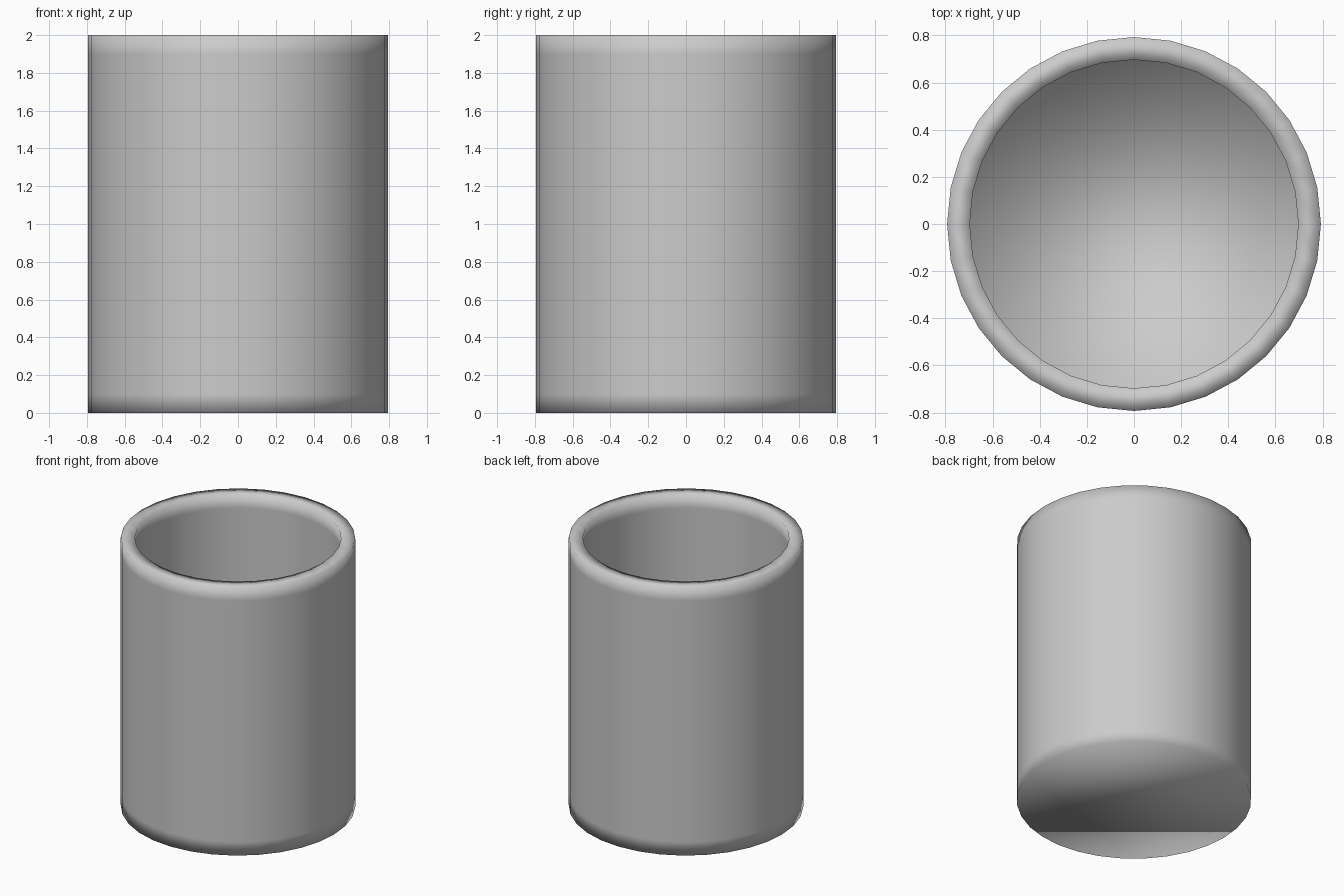
import bpy
import bmesh
import math

if "Cube" in bpy.data.objects:
    bpy.data.objects.remove(bpy.data.objects["Cube"])

SIDES = 32
OUTER, INNER = 0.793, 0.697
HEIGHT, FLOOR, BAND = 2.0, 0.1, 0.1

# Cup wall profile from the outer base, over the rim, down to the inner floor
profile = [
    (OUTER, 0), (OUTER, BAND), (OUTER, HEIGHT - BAND), (OUTER, HEIGHT),
    (INNER, HEIGHT), (INNER, HEIGHT - BAND), (INNER, FLOOR + BAND), (INNER, FLOOR),
]

bm = bmesh.new()
rings = []
for radius, z in profile:
    rings.append([bm.verts.new((radius * math.cos(2 * math.pi * i / SIDES),
                                radius * math.sin(2 * math.pi * i / SIDES), z))
                  for i in range(SIDES)])

# Wall and rim
for low, high in zip(rings, rings[1:]):
    for i in range(SIDES):
        j = (i + 1) % SIDES
        bm.faces.new((low[i], low[j], high[j], high[i]))

# Base and inner floor
bm.faces.new(rings[0][::-1])
bm.faces.new(rings[-1])

for face in bm.faces:
    face.smooth = True
bmesh.ops.recalc_face_normals(bm, faces=bm.faces)

mesh = bpy.data.meshes.new("cup")
bm.to_mesh(mesh)
bm.free()
cup = bpy.data.objects.new("cup", mesh)
bpy.context.collection.objects.link(cup)
